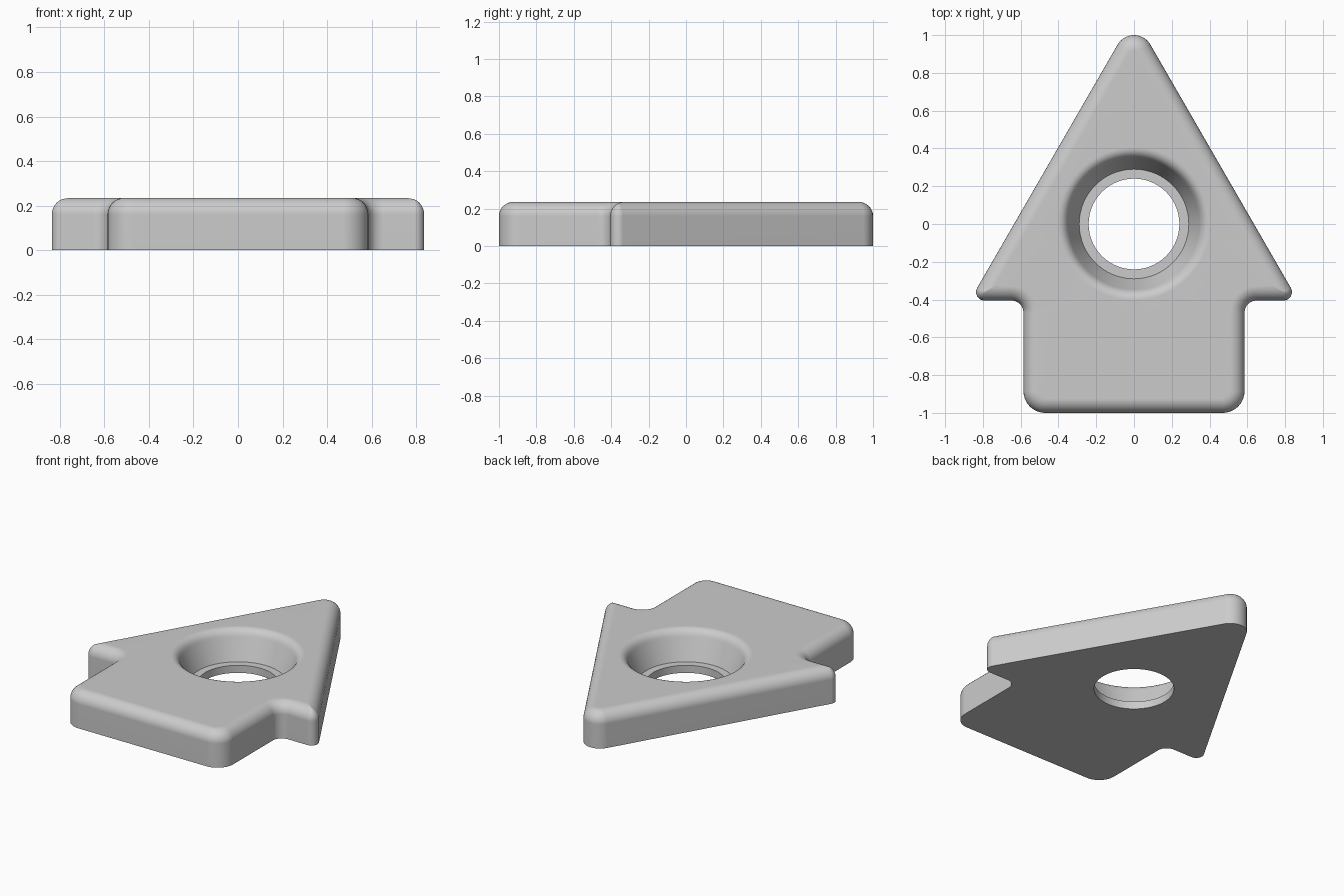
import bpy, bmesh, math
from mathutils import Vector

cube = bpy.data.objects.get("Cube")
if cube:
    bpy.data.objects.remove(cube, do_unlink=True)

HEIGHT, FILLET, STEPS, ARC, ROUND = 0.235, 0.075, 8, 10, 96

# Right half of the arrow outline: x, y, corner radius
half = [(0.585, -1.0, 0.115), (0.585, -0.405, 0.065), (0.869, -0.405, 0.045)]
corners = half + [(0, 1.1, 0.1)] + [(-x, y, r) for x, y, r in reversed(half)]


def outline(inset):
    """Rounded outline, moved inward by the given distance."""
    pts = []
    for i, (x, y, r) in enumerate(corners):
        p = Vector((x, y))
        a = (Vector(corners[i - 1][:2]) - p).normalized()
        b = (Vector(corners[(i + 1) % len(corners)][:2]) - p).normalized()
        convex = a.x * b.y - a.y * b.x < 0
        bis = (a + b).normalized()
        angle = a.angle(b)
        side = 1 if convex else -1
        rad = max(r - side * inset, 0.002)
        center = p + bis * (side * inset + rad) / math.sin(angle / 2)
        mid = math.atan2(-bis.y, -bis.x)
        for k in range(ARC + 1):
            t = mid + side * (math.pi - angle) * (k / ARC - 0.5)
            pts.append(center + rad * Vector((math.cos(t), math.sin(t))))
    return pts


def circle(radius):
    return [radius * Vector((math.cos(t), math.sin(t)))
            for t in (2 * math.pi * k / ROUND for k in range(ROUND))]


def loft(bm, layers):
    """Skin closed rings of (points, height); return first and last ring."""
    rings = [[bm.verts.new((p.x, p.y, z)) for p in pts] for pts, z in layers]
    for low, high in zip(rings, rings[1:]):
        for k in range(len(low)):
            n = (k + 1) % len(low)
            bm.faces.new((low[k], low[n], high[n], high[k]))
    return rings[0], rings[-1]


def cap(bm, *rings):
    """Flat face bounded by an outer and an inner ring."""
    edges = [bm.edges.get((r[k - 1], r[k])) for r in rings for k in range(len(r))]
    bmesh.ops.triangle_fill(bm, use_beauty=True, use_dissolve=False, edges=edges)


bm = bmesh.new()

# Outer wall with rounded top edge
wall = [(outline(0), 0)]
for k in range(STEPS + 1):
    t = math.pi / 2 * k / STEPS
    wall.append((outline(FILLET * (1 - math.cos(t))),
                 HEIGHT - FILLET + FILLET * math.sin(t)))
outer_low, outer_high = loft(bm, wall)

# Through hole, ledge and tapered seat with rounded rim
seat = [(0.24, 0), (0.24, 0.05), (0.29, 0.05)]
start, bend, end = Vector((0.345, 0.185)), Vector((0.362, HEIGHT)), Vector((0.405, HEIGHT))
for k in range(STEPS + 1):
    t = k / STEPS
    seat.append(tuple(start * (1 - t) ** 2 + bend * 2 * t * (1 - t) + end * t * t))
inner_low, inner_high = loft(bm, [(circle(r), z) for r, z in seat])

# Flat top and underside
cap(bm, outer_high, inner_high)
cap(bm, outer_low, inner_low)
bmesh.ops.recalc_face_normals(bm, faces=bm.faces)

mesh = bpy.data.meshes.new("arrow_plate")
bm.to_mesh(mesh)
bm.free()
plate = bpy.data.objects.new("arrow_plate", mesh)
bpy.context.collection.objects.link(plate)

# Plain grey finish
grey = bpy.data.materials.new("light_grey")
grey.use_nodes = True
grey.diffuse_color = (0.6, 0.6, 0.6, 1)
grey.node_tree.nodes["Principled BSDF"].inputs["Base Color"].default_value = (0.6, 0.6, 0.6, 1)
mesh.materials.append(grey)

# Smooth fillets, crisp lower edges
bpy.ops.object.select_all(action='DESELECT')
plate.select_set(True)
bpy.context.view_layer.objects.active = plate
bpy.ops.object.shade_smooth_by_angle(angle=math.radians(35))
weighted = plate.modifiers.new("even_shading", 'WEIGHTED_NORMAL')
weighted.keep_sharp = True
